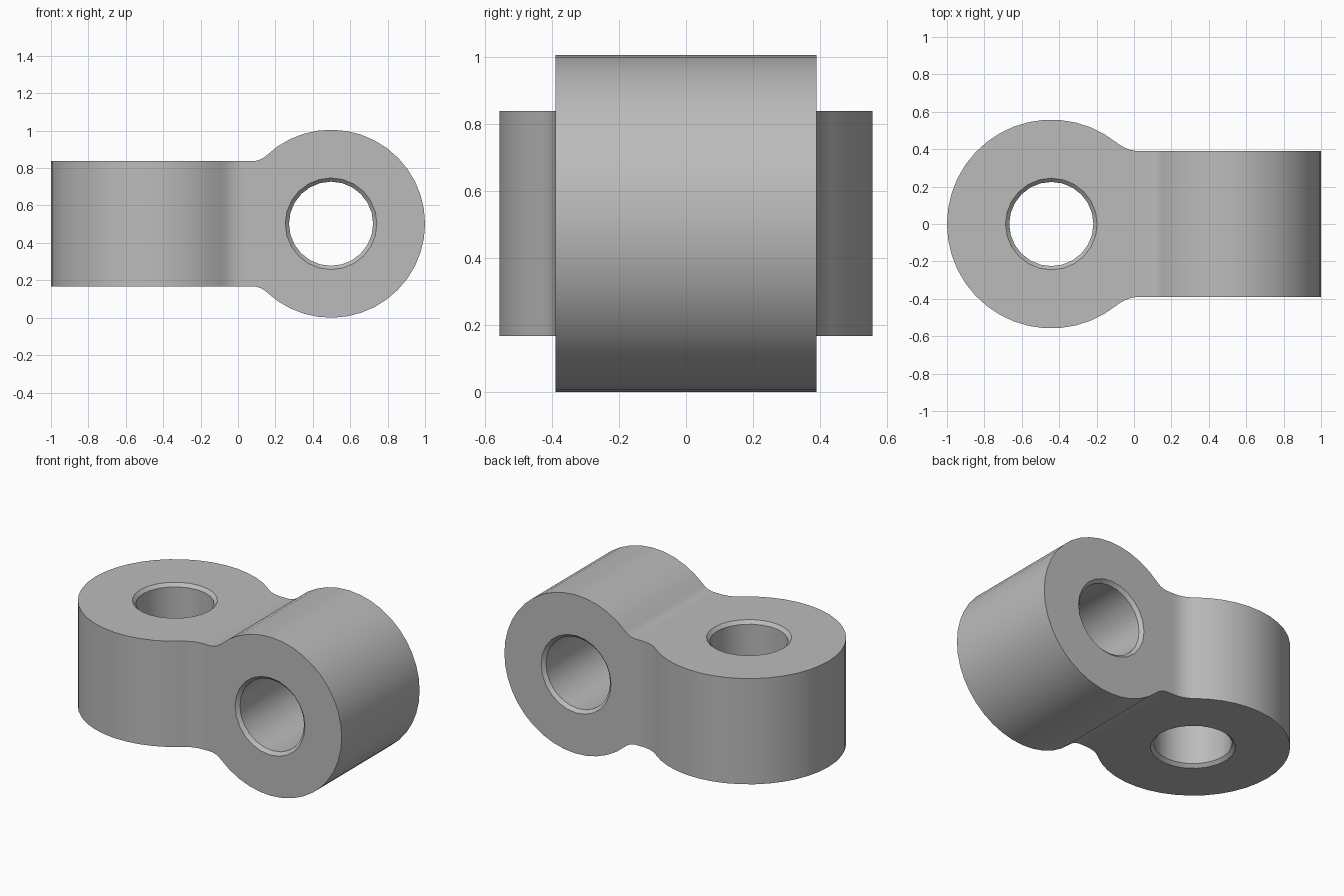
import bpy
import bmesh
import math
from mathutils import Matrix, Vector

if "Cube" in bpy.data.objects:
    bpy.data.objects.remove(bpy.data.objects["Cube"], do_unlink=True)

MID_Z = 0.5025          # height of the horizontal bore
HOLE, RIM, CHAMFER = 0.225, 0.245, 0.02

steel = bpy.data.materials.new("grey metal")
steel.use_nodes = True
steel.diffuse_color = (0.5, 0.5, 0.5, 1)
steel.node_tree.nodes["Principled BSDF"].inputs["Base Color"].default_value = (0.5, 0.5, 0.5, 1)


def finish(name, bm, matrix):
    bm.transform(matrix)
    bmesh.ops.recalc_face_normals(bm, faces=bm.faces)
    mesh = bpy.data.meshes.new(name)
    bm.to_mesh(mesh)
    bm.free()
    mesh.materials.append(steel)
    obj = bpy.data.objects.new(name, mesh)
    bpy.context.collection.objects.link(obj)
    return obj


def eye_outline(radius, neck, fillet, steps=16, tail=1.7):
    """Upper half of a round eye with a filleted neck running to +x."""
    cy = neck + fillet
    cx = math.sqrt((radius + fillet) ** 2 - cy ** 2)
    touch = math.atan2(cy, cx)
    half = []
    for i in range(steps):
        a = math.pi + (touch - math.pi) * i / (steps - 1)
        half.append((radius * math.cos(a), radius * math.sin(a)))
    for i in range(1, 6):
        a = touch + math.pi + (math.pi / 2 - touch) * i / 5
        half.append((cx + fillet * math.cos(a), cy + fillet * math.sin(a)))
    half.append((tail, neck))
    return half + [(x, -y) for x, y in reversed(half[1:])]


def extruded_eye(name, matrix, radius, neck, fillet):
    bm = bmesh.new()
    face = bm.faces.new([bm.verts.new((x, y, -0.7))
                         for x, y in eye_outline(radius, neck, fillet)])
    ext = bmesh.ops.extrude_face_region(bm, geom=[face])
    verts = [v for v in ext["geom"] if isinstance(v, bmesh.types.BMVert)]
    bmesh.ops.translate(bm, verts=verts, vec=Vector((0, 0, 1.4)))
    return finish(name, bm, matrix)


def bore_cutter(name, matrix, half_depth, sides=24):
    """Turned plug whose flared ends cut the chamfered hole."""
    over = 0.05
    profile = [(RIM + over, half_depth + over), (HOLE, half_depth - CHAMFER)]
    profile += [(r, -z) for r, z in reversed(profile)]
    bm = bmesh.new()
    rings = [[bm.verts.new((r * math.cos(math.tau * i / sides),
                            r * math.sin(math.tau * i / sides), z))
              for i in range(sides)] for r, z in profile]
    for low, high in zip(rings, rings[1:]):
        for i in range(sides):
            j = (i + 1) % sides
            bm.faces.new((low[i], low[j], high[j], high[i]))
    bm.faces.new(rings[0])
    bm.faces.new(rings[-1])
    return finish(name, bm, matrix)


def combine(body, other, operation):
    mod = body.modifiers.new(operation.lower(), "BOOLEAN")
    mod.object, mod.operation, mod.solver = other, operation, "EXACT"
    bpy.context.view_layer.objects.active = body
    bpy.ops.object.modifier_apply(modifier=mod.name)
    bpy.data.objects.remove(other, do_unlink=True)


# Placement of the upright eye (left end) and the cross eye (right end)
upright = Matrix.Translation((-0.442, 0, MID_Z))
cross = (Matrix.Translation((0.4975, 0, MID_Z))
         @ Matrix.Rotation(math.pi, 4, "Z") @ Matrix.Rotation(math.pi / 2, 4, "X"))

# The link is the overlap of the two extruded eye shapes
link = extruded_eye("double_eye_link", upright, 0.558, 0.39, 0.19)
combine(link, extruded_eye("cross_eye", cross, 0.5025, 0.335, 0.11), "INTERSECT")

# Chamfered bores
combine(link, bore_cutter("upright_bore", upright, 0.335), "DIFFERENCE")
combine(link, bore_cutter("cross_bore", cross, 0.39), "DIFFERENCE")

# Smooth curved walls, crisp edges
bpy.ops.object.select_all(action="DESELECT")
link.select_set(True)
bpy.context.view_layer.objects.active = link
bpy.ops.object.shade_smooth_by_angle(angle=math.radians(30))
